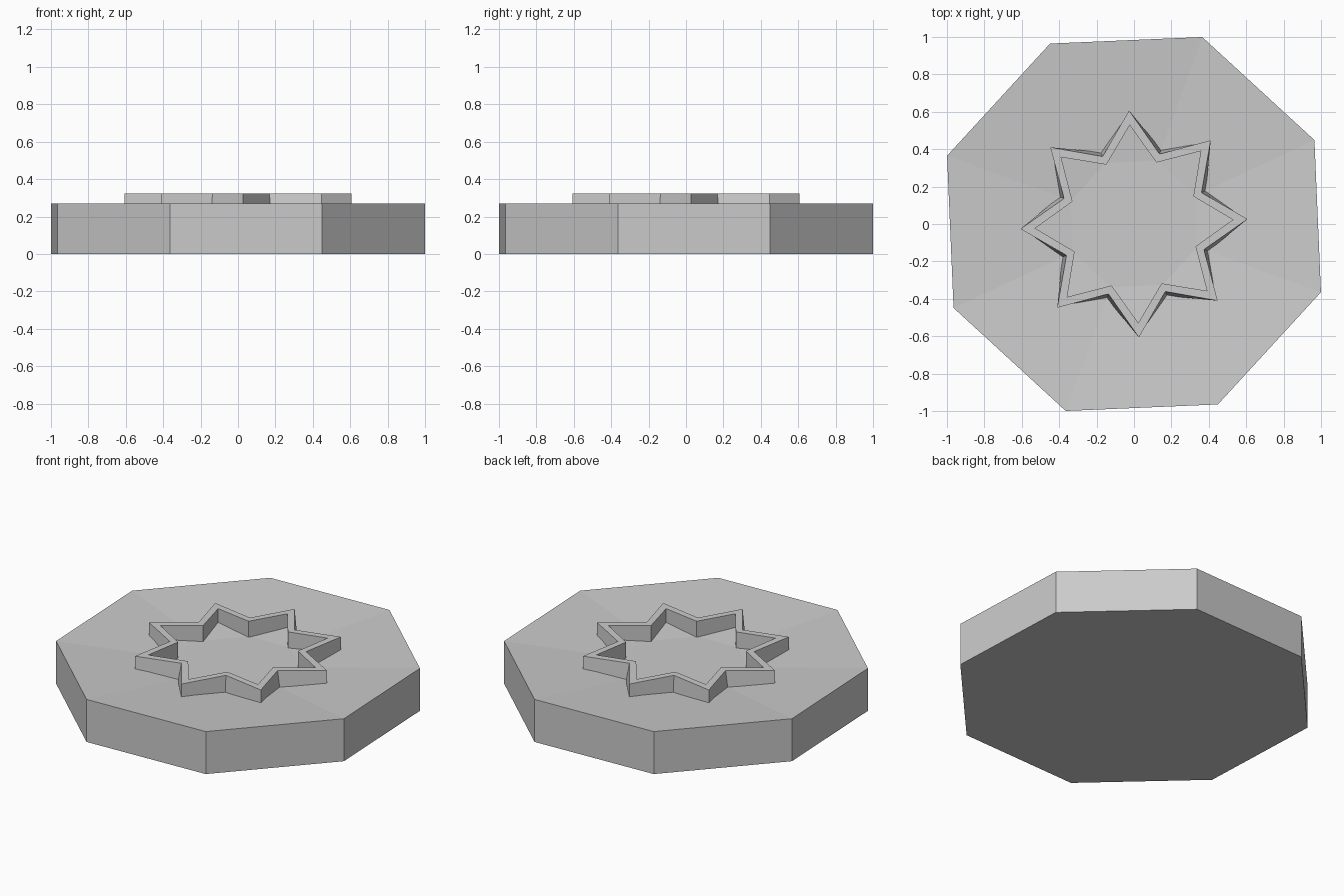
import bpy
import bmesh
from math import cos, sin, radians

cube = bpy.data.objects.get("Cube")
if cube:
    bpy.data.objects.remove(cube, do_unlink=True)

# Single plain grey material
grey = bpy.data.materials.new("plain grey")
grey.use_nodes = True
colour = (0.6, 0.6, 0.6, 1)
grey.diffuse_color = colour
grey.node_tree.nodes["Principled BSDF"].inputs["Base Color"].default_value = colour

SIDES = 8
BODY_TURN = 24.95
TIP_TURN = 2.5


def octagon(radius, z):
    angles = [radians(BODY_TURN + i * 360 / SIDES) for i in range(SIDES)]
    return [(radius * cos(a), radius * sin(a), z) for a in angles]


def star(tip, notch, z):
    points = []
    for i in range(SIDES):
        for radius, turn in ((tip, TIP_TURN), (notch, BODY_TURN)):
            a = radians(turn + i * 360 / SIDES)
            points.append((radius * cos(a), radius * sin(a), z))
    return points


def loft(name, loops, closed):
    """Bridge matching loops; closed joins last to first, otherwise cap the ends."""
    bm = bmesh.new()
    rows = [[bm.verts.new(p) for p in loop] for loop in loops]
    pairs = list(zip(rows, rows[1:]))
    if closed:
        pairs.append((rows[-1], rows[0]))
    else:
        bm.faces.new(rows[0])
        bm.faces.new(rows[-1])
    for low, high in pairs:
        count = len(low)
        for i in range(count):
            j = (i + 1) % count
            bm.faces.new((low[i], low[j], high[j], high[i]))
    bmesh.ops.recalc_face_normals(bm, faces=bm.faces)
    mesh = bpy.data.meshes.new(name)
    bm.to_mesh(mesh)
    bm.free()
    mesh.materials.append(grey)
    obj = bpy.data.objects.new(name, mesh)
    bpy.context.collection.objects.link(obj)
    return obj


# Octagonal slab with a shallow dished top and flat centre
loft("octagonal_base", [
    octagon(1.064, 0),
    octagon(1.064, 0.27),
    octagon(0.36, 0.22),
], closed=False)

# Raised star-shaped rim, its outer notches flaring towards the base
loft("star_rim", [
    star(0.607, 0.424, 0.2),
    star(0.607, 0.398, 0.322),
    star(0.529, 0.35, 0.322),
    star(0.529, 0.35, 0.2),
], closed=True)
